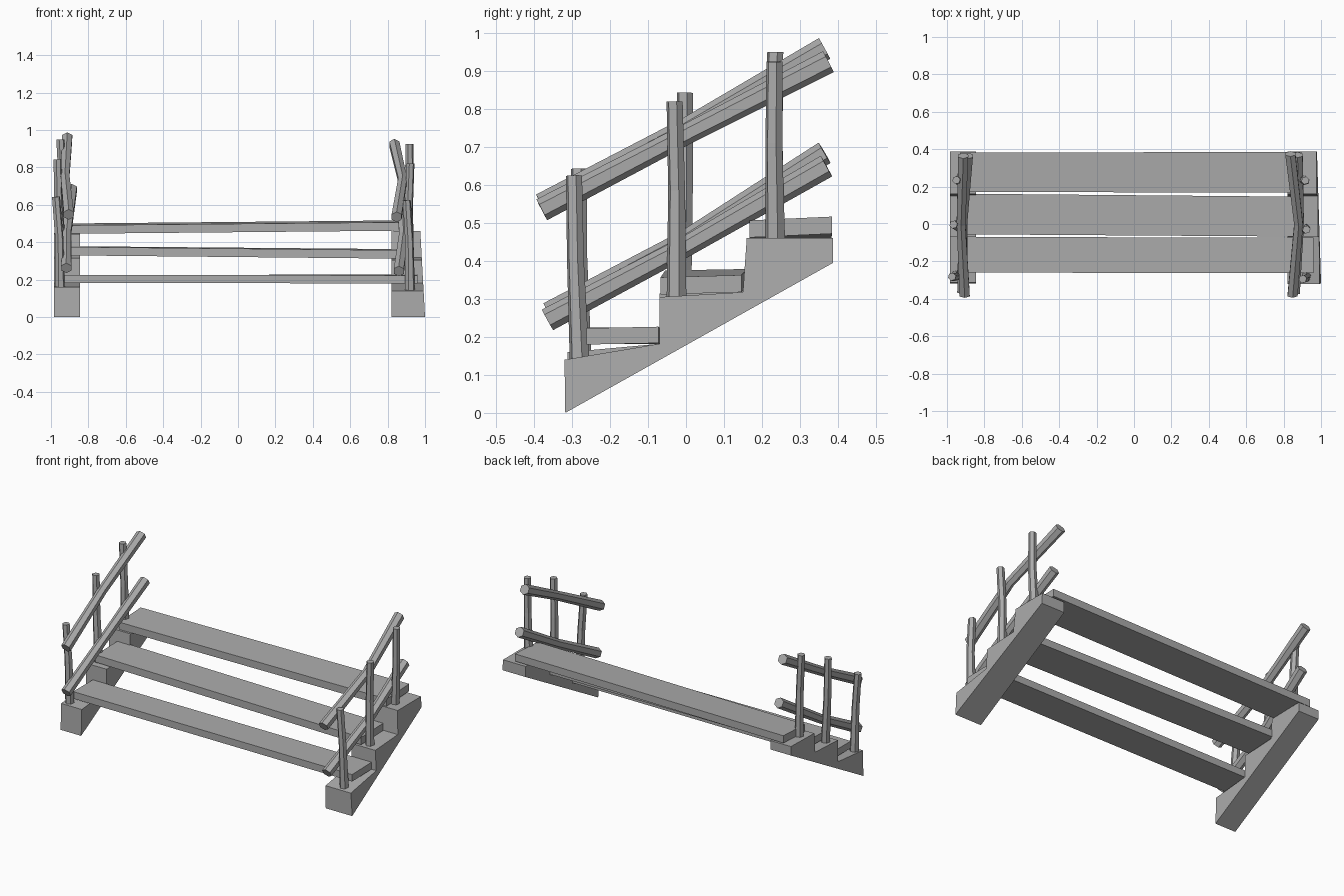
import bpy
import bmesh
import math
from mathutils import Vector

cube = bpy.data.objects.get("Cube")
if cube:
    bpy.data.objects.remove(cube, do_unlink=True)

wood = bpy.data.materials.new("weathered grey wood")
wood.use_nodes = True
GREY = (0.41, 0.41, 0.41, 1)
wood.diffuse_color = GREY
wood.node_tree.nodes["Principled BSDF"].inputs["Base Color"].default_value = GREY


def loft(name, rings):
    """Join matching rings of points into a closed solid."""
    bm = bmesh.new()
    loops = [[bm.verts.new(p) for p in ring] for ring in rings]
    count = len(loops[0])
    for a, b in zip(loops, loops[1:]):
        for i in range(count):
            j = (i + 1) % count
            bm.faces.new((a[i], a[j], b[j], b[i]))
    bm.faces.new(loops[0])
    bm.faces.new(loops[-1])
    bmesh.ops.recalc_face_normals(bm, faces=bm.faces)
    mesh = bpy.data.meshes.new(name)
    bm.to_mesh(mesh)
    bm.free()
    mesh.materials.append(wood)
    obj = bpy.data.objects.new(name, mesh)
    bpy.context.collection.objects.link(obj)
    return obj


def pole(name, path, radii, up, turn=0.0):
    """Rough six-sided pole along a path."""
    path = [Vector(p) for p in path]
    axis = (path[-1] - path[0]).normalized()
    u = axis.cross(Vector(up)).normalized()
    v = axis.cross(u)
    rings = []
    for p, r in zip(path, radii):
        angles = [turn + math.tau * i / 6 for i in range(6)]
        rings.append([p + u * r * math.cos(a) + v * r * math.sin(a) for a in angles])
    return loft(name, rings)


# Stepped side supports with a sloping underside
def stringer(name, inner, outer, taper, steps):
    profile = [(-0.318, 0)] + steps + [(0.387, 0.395)]
    loft(name, [[(inner, y, z) for y, z in profile],
                [(outer - taper * z, y, z) for y, z in profile]])


stringer("left_stringer", 0.82, 1.0, 0.055,
         [(-0.32, 0.14), (-0.07, 0.182), (-0.07, 0.305),
          (0.15, 0.318), (0.16, 0.46), (0.387, 0.46)])
stringer("right_stringer", -0.845, -0.985, 0,
         [(-0.312, 0.16), (-0.07, 0.182), (-0.07, 0.315),
          (0.15, 0.325), (0.16, 0.445), (0.387, 0.45)])


# Treads: each end is x, front y, back y, bottom z, rise towards the back
def tread(name, ends, thick):
    rings = []
    for x, front, back, z, rise in ends:
        rings.append([(x, front, z), (x, back, z + rise),
                      (x, back, z + rise + thick), (x, front, z + thick)])
    loft(name, rings)


tread("bottom_tread", [(-0.94, -0.26, -0.07, 0.182, 0.0),
                       (0.96, -0.262, -0.072, 0.18, 0.004)], 0.043)
tread("middle_tread", [(-0.93, -0.055, 0.162, 0.33, 0.004),
                       (0.885, -0.067, 0.146, 0.312, 0.006)], 0.045)
tread("top_tread", [(-0.93, 0.172, 0.382, 0.445, 0.01),
                    (0.895, 0.167, 0.385, 0.462, 0.01)], 0.045)


# Upright posts, each slightly kinked and tapered
def post(name, base, top, kink):
    base, top = Vector(base), Vector(top)
    mid = base.lerp(top, 0.55) + Vector((kink, -kink / 2, 0))
    pole(name, [base, mid, top], [0.027, 0.023, 0.022], (0, 1, 0), 0.25)


post("left_front_post", (0.92, -0.28, 0.13), (0.902, -0.295, 0.625), 0.006)
post("left_middle_post", (0.915, -0.025, 0.3), (0.922, -0.03, 0.82), -0.006)
post("left_back_post", (0.905, 0.235, 0.45), (0.916, 0.233, 0.925), 0.005)
post("right_front_post", (-0.952, -0.275, 0.15), (-0.973, -0.282, 0.643), 0.008)
post("right_middle_post", (-0.94, -0.012, 0.305), (-0.965, -0.003, 0.843), -0.006)
post("right_back_post", (-0.935, 0.235, 0.435), (-0.95, 0.235, 0.95), 0.006)


# Sloping handrails fixed to the inside of the posts
def rail(name, front, mid, back):
    pole(name, [front, mid, back], [0.031, 0.027, 0.031], (0, 0, 1), math.pi / 6)


rail("left_upper_rail", (0.848, -0.38, 0.535), (0.88, 0, 0.733), (0.836, 0.375, 0.925))
rail("left_lower_rail", (0.86, -0.365, 0.245), (0.885, 0, 0.438), (0.875, 0.37, 0.65))
rail("right_upper_rail", (-0.905, -0.38, 0.548), (-0.925, 0, 0.75), (-0.913, 0.365, 0.96))
rail("right_lower_rail", (-0.918, -0.36, 0.262), (-0.915, 0, 0.455), (-0.888, 0.365, 0.685))
